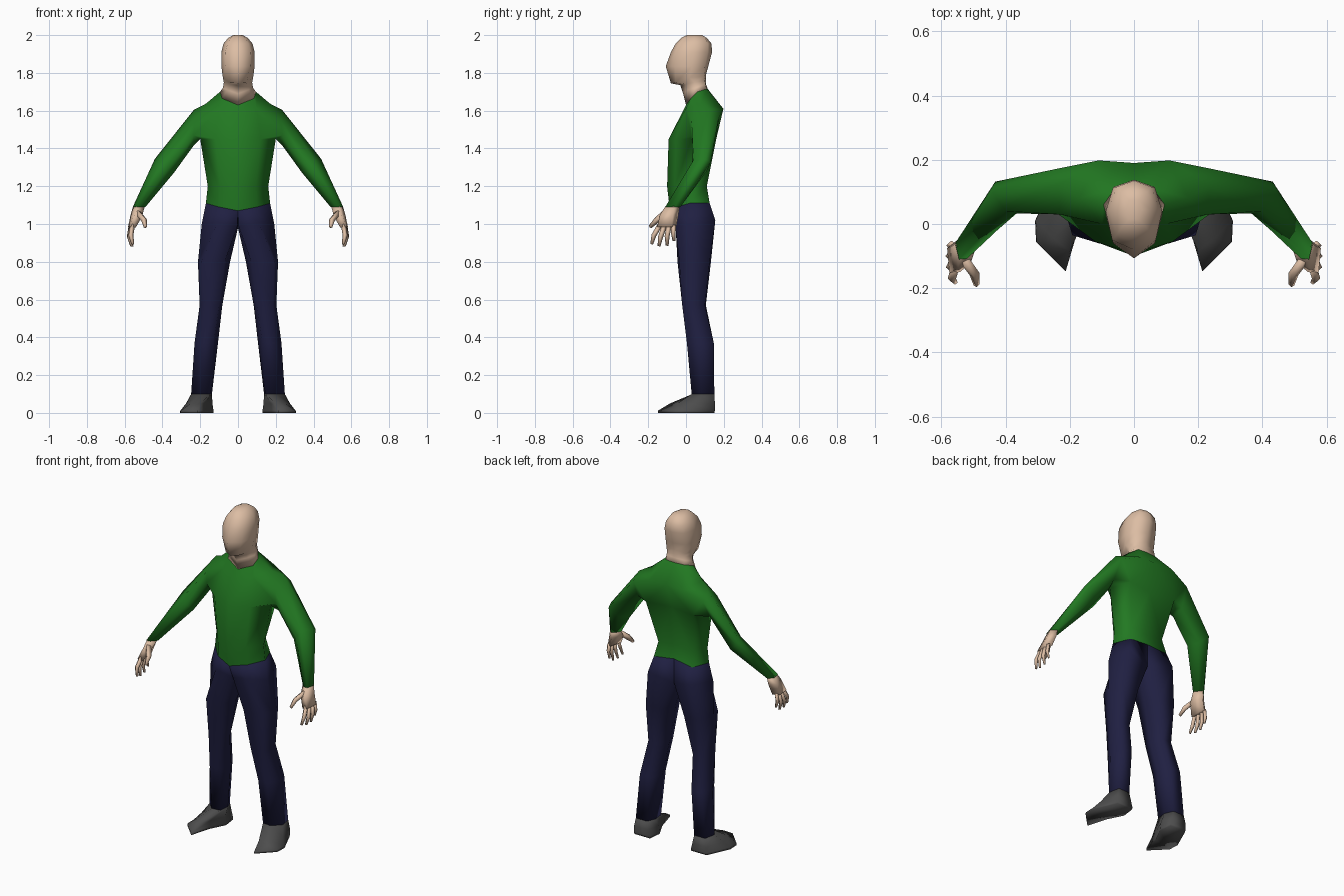
import bpy, bmesh
from mathutils import Vector


def material(name, rgb):
    m = bpy.data.materials.new(name)
    m.diffuse_color = (*rgb, 1)
    return m


SKIN = material("skin", (0.72, 0.51, 0.37))
GREEN = material("green_knit", (0.016, 0.19, 0.016))
NAVY = material("navy_cloth", (0.014, 0.014, 0.054))
GREY = material("dark_leather", (0.075, 0.075, 0.075))


def bridge(bm, rows, closed=True, skip=()):
    """Join rows of vertices with quads, leaving out the (row, column) cells in skip."""
    n = len(rows[0])
    for k, (a, b) in enumerate(zip(rows, rows[1:])):
        for i in range(n if closed else n - 1):
            j = (i + 1) % n
            if (k, i) not in skip:
                bm.faces.new((a[i], a[j], b[j], b[i]))


def add_rows(bm, rings):
    return [[bm.verts.new(p) for p in r] for r in rings]


def finish(name, bm, mat, mirror=False, merge=False):
    bmesh.ops.recalc_face_normals(bm, faces=bm.faces)
    for f in bm.faces:
        f.smooth = True
    me = bpy.data.meshes.new(name)
    bm.to_mesh(me)
    bm.free()
    me.materials.append(mat)
    ob = bpy.data.objects.new(name, me)
    bpy.context.collection.objects.link(ob)
    if mirror:
        mod = ob.modifiers.new("mirror", "MIRROR")
        mod.use_mirror_merge = merge
    return ob


def loft(name, rings, mat, mirror=False):
    """Closed tube through equal-sized point rings."""
    bm = bmesh.new()
    rows = add_rows(bm, rings)
    bridge(bm, rows)
    bm.faces.new(rows[0])
    bm.faces.new(rows[-1])
    return finish(name, bm, mat, mirror)


def full(half):
    """Complete a half ring that runs from front centre to back centre."""
    return half + [(-x, y, z) for x, y, z in half[-2:0:-1]]


def level(z, *pts):
    return [(x, y, z) for x, y in pts]


collar = [(0, 0, 1.63), (.085, .025, 1.665), (.095, .06, 1.70), (.06, .11, 1.715), (0, .115, 1.715)]
hem = [(0, -.085, 1.07), (.1, -.05, 1.09), (.17, .02, 1.11), (.13, .125, 1.11), (0, .115, 1.125)]

# Sweater: half body with an armhole, the sleeve grown from that hole, then mirrored
bm = bmesh.new()
body = add_rows(bm, [
    hem,
    level(1.2, (0, -.1), (.095, -.06), (.16, .02), (.11, .11), (0, .095)),
    level(1.45, (0, -.092), (.12, -.055), (.2, .03), (.16, .16), (0, .135)),
    [(0, -.02, 1.59), (.1, 0, 1.61), (.17, .08, 1.637), (.11, .198, 1.61), (0, .19, 1.61)],
    collar])
bridge(bm, body, closed=False, skip={(2, 1), (2, 2)})
armhole = body[2][1:4] + body[3][3:0:-1]
sleeve = add_rows(bm, [
    [(.235, .03, 1.47), (.235, .06, 1.415), (.245, .12, 1.45),
     (.235, .173, 1.56), (.233, .12, 1.605), (.23, .03, 1.545)],
    [(.37, .033, 1.30), (.34, .055, 1.27), (.38, .11, 1.28),
     (.432, .132, 1.33), (.44, .10, 1.345), (.40, .04, 1.34)],
    [(.52, -.108, 1.09), (.49, -.075, 1.09), (.505, -.045, 1.09),
     (.53, -.03, 1.09), (.557, -.06, 1.09), (.545, -.11, 1.09)]])
bridge(bm, [armhole] + sleeve)
bm.faces.new(sleeve[-1])
finish("sweater", bm, GREEN, mirror=True, merge=True)

# Neck and head
loft("head", [full(r) for r in (
    collar,
    [(0, -.015, 1.69), (.055, .01, 1.71), (.08, .05, 1.72), (.06, .103, 1.74), (0, .106, 1.74)],
    [(0, -.03, 1.735), (.05, 0, 1.74), (.075, .045, 1.75), (.058, .1, 1.76), (0, .106, 1.76)],
    [(0, -.08, 1.745), (.045, -.055, 1.748), (.08, .02, 1.775), (.065, .095, 1.78), (0, .106, 1.79)],
    level(1.835, (0, -.107), (.065, -.06), (.088, .03), (.068, .1), (0, .118)),
    level(1.91, (0, -.08), (.068, -.05), (.088, .04), (.065, .115), (0, .138)),
    level(1.955, (0, -.055), (.055, -.035), (.077, .045), (.055, .115), (0, .135)),
    level(1.985, (0, -.025), (.038, -.01), (.052, .045), (.04, .1), (0, .11)),
    level(2.0, (0, .005), (.015, .015), (.025, .045), (.015, .075), (0, .085)))], SKIN)

# Trousers: each half runs from the waist down one leg
ankle = level(.1, (.145, .035), (.2, .03), (.248, .08), (.235, .15), (.16, .15), (.138, .1))
loft("trousers", [
    hem + [(0, .02, 1.1)],
    [(.003, -.055, .99), (.11, -.06, 1.01), (.192, .01, 1.0), (.15, .155, 1.02), (.003, .12, .98), (0, .04, .98)],
    level(.8, (.07, -.045), (.192, -.035), (.212, .03), (.185, .125), (.08, .132), (.042, .04)),
    level(.57, (.1, -.02), (.185, -.02), (.203, .03), (.185, .1), (.12, .105), (.083, .04)),
    level(.37, (.13, .01), (.195, .005), (.23, .07), (.21, .147), (.14, .147), (.106, .08)),
    ankle], NAVY, mirror=True)

# Shoes with outward-turned toes; the inner edge bends in at the instep
shoe_top = ankle + [(.142, .06, .1)]
loft("shoes", [
    shoe_top,
    level(.05, (.2, -.085), (.25, -.045), (.275, .04), (.245, .153), (.15, .153), (.135, .07), (.175, -.02)),
    level(.012, (.213, -.148), (.303, -.055), (.305, .01), (.245, .153), (.14, .153), (.13, .07), (.178, -.025)),
    level(0, (.213, -.148), (.305, -.055), (.308, .01), (.245, .15), (.14, .15), (.13, .07), (.178, -.025)),
], GREY, mirror=True)

# Palms, flattened sideways
loft("palms", [
    [(.555, -.06, 1.095), (.54, -.108, 1.095), (.493, -.075, 1.095), (.525, -.033, 1.095)],
    [(.568, -.07, 1.05), (.548, -.138, 1.05), (.508, -.12, 1.04), (.53, -.04, 1.05)],
    [(.582, -.075, .985), (.575, -.152, .985), (.542, -.15, .98), (.55, -.05, .99)],
], SKIN, mirror=True)


# Fingers: tapered four-sided tubes through base, joint and tip
def finger(name, pts, r):
    pts = [Vector(p) for p in pts]
    axis = (pts[-1] - pts[0]).normalized()
    u = axis.cross(Vector((1, 0, 0))).normalized()
    v = axis.cross(u)
    rings = [[p + d * r * s for d in (u, v, -u, -v)] for p, s in zip(pts, (1.05, 1, .6))]
    loft(name, rings, SKIN, mirror=True)


finger("thumbs", [(.53, -.11, 1.06), (.497, -.155, 1.02), (.49, -.19, .985)], .016)
finger("index_fingers", [(.558, -.138, .995), (.567, -.17, .94), (.557, -.182, .893)], .013)
finger("middle_fingers", [(.563, -.115, .99), (.573, -.135, .93), (.562, -.143, .882)], .013)
finger("ring_fingers", [(.566, -.09, .99), (.575, -.1, .935), (.564, -.1, .885)], .013)
finger("little_fingers", [(.566, -.065, .995), (.573, -.067, .95), (.564, -.064, .91)], .012)
